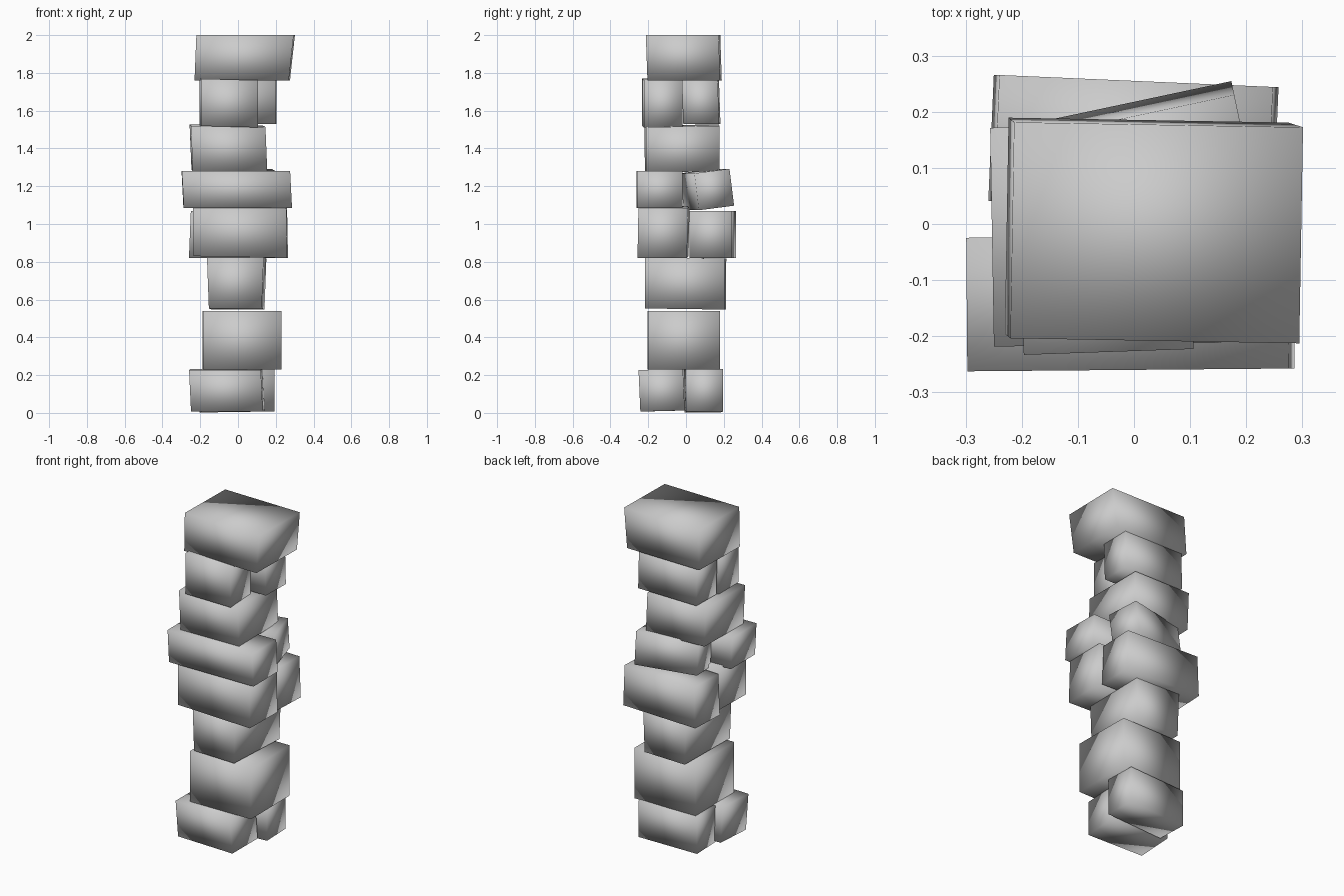
import bpy, bmesh
from math import radians
from mathutils import Matrix, Vector

if "Cube" in bpy.data.objects:
    bpy.data.objects.remove(bpy.data.objects["Cube"])


def stone(name, x, y, z, yaw=0, lean=(0, 0), tilt=(0, 0), taper=(0, 0)):
    """Rough block: lean shifts the top, tilt slopes it, taper widens it."""
    bm = bmesh.new()
    bmesh.ops.create_cube(bm, size=1)
    size = Vector((x[1] - x[0], y[1] - y[0], z[1] - z[0]))
    mid = Vector((x[0] + x[1], y[0] + y[1], z[0] + z[1])) / 2
    for v in bm.verts:
        k = v.co.z
        v.co = Vector(a * b for a, b in zip(v.co, size))
        sx = 1 if v.co.x > 0 else -1
        sy = 1 if v.co.y > 0 else -1
        v.co.x += k * (lean[0] + sx * taper[0])
        v.co.y += k * (lean[1] + sy * taper[1])
        v.co.z += sx * tilt[0] + sy * tilt[1]
    bmesh.ops.transform(bm, matrix=Matrix.Translation(mid) @ Matrix.Rotation(radians(yaw), 4, 'Z'),
                        verts=bm.verts)
    for f in bm.faces:
        f.smooth = True
    mesh = bpy.data.meshes.new(name)
    bm.to_mesh(mesh)
    bm.free()
    bpy.context.collection.objects.link(bpy.data.objects.new(name, mesh))


# base course, a pair of stones
stone("base_front_stone", (-.25, .13), (-.24, -.005), (.01, .23), yaw=-2, lean=(-.01, -.01), tilt=(0, .003))
stone("base_back_stone", (-.2, .19), (.0, .19), (.005, .23), yaw=2, tilt=(.003, 0))

# single stones of the lower column
stone("second_course_stone", (-.187, .228), (-.203, .178), (.23, .54), yaw=.5)
stone("third_course_stone", (-.152, .138), (-.213, .208), (.55, .82), yaw=-2, taper=(.01, 0), tilt=(0, -.003))

# fourth course, a pair of stones
stone("fourth_front_stone", (-.235, .26), (-.25, .012), (.825, 1.09), yaw=-1, tilt=(-.005, 0), lean=(-.005, .005))
stone("fourth_back_stone", (-.25, .248), (.03, .255), (.82, 1.07), yaw=-2.5, taper=(-.01, 0))

# fifth course, long front stone and twisted back stone
stone("fifth_front_stone", (-.293, .28), (-.26, -.022), (1.085, 1.28), yaw=.5, lean=(-.01, 0))
stone("fifth_back_stone", (-.18, .2), (.015, .205), (1.085, 1.28), yaw=12, lean=(0, -.025), tilt=(0, .012))

# sixth course
stone("sixth_course_stone", (-.248, .147), (-.215, .175), (1.28, 1.52), yaw=1, lean=(-.01, 0), tilt=(-.004, .004))

# seventh course, a pair of stones
stone("seventh_front_stone", (-.2, .103), (-.228, -.025), (1.515, 1.765), yaw=2, tilt=(-.004, 0))
stone("seventh_back_stone", (-.2, .202), (-.015, .175), (1.53, 1.765), yaw=-1, lean=(0, -.008))

# capstone
stone("cap_stone", (-.222, .285), (-.204, .181), (1.76, 2), yaw=-1, lean=(.018, -.008), taper=(.008, 0))
